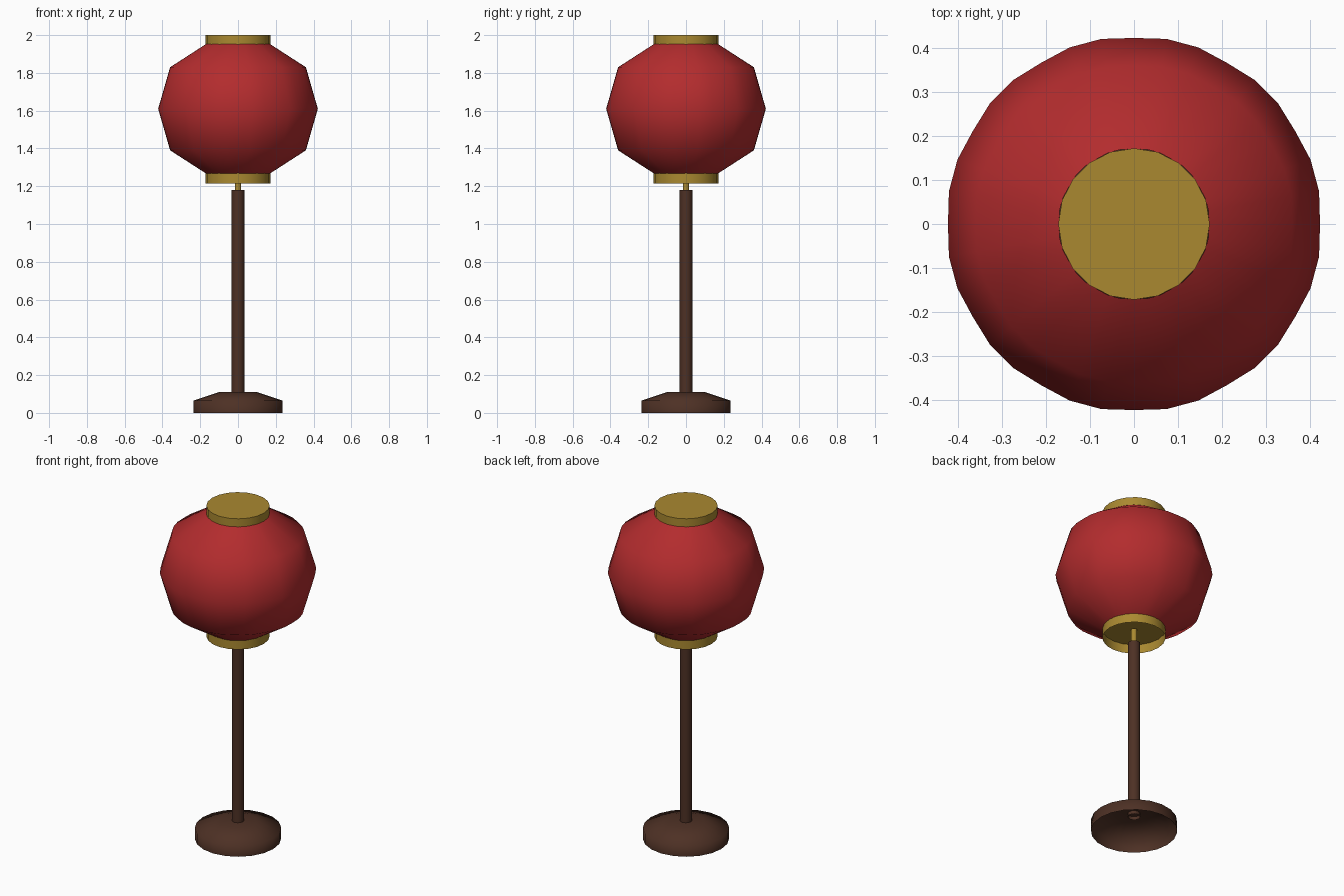
import bpy, bmesh, math

if "Cube" in bpy.data.objects:
    bpy.data.objects.remove(bpy.data.objects["Cube"])


def material(name, rgb):
    m = bpy.data.materials.new(name)
    m.diffuse_color = (*rgb, 1)
    m.use_nodes = True
    m.node_tree.nodes["Principled BSDF"].inputs["Base Color"].default_value = m.diffuse_color
    return m


RED = material("red_paper", (0.45, 0.025, 0.027))
GOLD = material("gold", (0.40, 0.25, 0.03))
WOOD = material("dark_wood", (0.075, 0.03, 0.018))


def lathe(name, profile, sides, mat, close_top=True, pleat=None, sharp=None):
    """Spin (radius, z) points listed bottom to top; the bottom stays open."""
    bm = bmesh.new()
    rings = []
    for r, z in profile:
        ring = []
        for k in range(sides):
            a = 2 * math.pi * k / sides
            rr = r * (pleat(k) if pleat else 1)
            ring.append(bm.verts.new((rr * math.cos(a), rr * math.sin(a), z)))
        rings.append(ring)
    for lo, hi in zip(rings, rings[1:]):
        for k in range(sides):
            n = (k + 1) % sides
            bm.faces.new((lo[k], lo[n], hi[n], hi[k]))
    if close_top:
        bm.faces.new(rings[-1])
    me = bpy.data.meshes.new(name)
    bm.to_mesh(me)
    bm.free()
    me.materials.append(mat)
    ob = bpy.data.objects.new(name, me)
    bpy.context.collection.objects.link(ob)
    bpy.ops.object.select_all(action='DESELECT')
    ob.select_set(True)
    bpy.context.view_layer.objects.active = ob
    if sharp:
        bpy.ops.object.shade_smooth_by_angle(angle=math.radians(sharp))
    else:
        bpy.ops.object.shade_smooth()
    return ob


# Foot and pole
lathe("base", [(0.235, 0), (0.235, 0.065), (0.10, 0.11)], 20, WOOD)
lathe("pole", [(0.034, 0.09), (0.034, 1.18)], 12, WOOD, sharp=40)

# Pin joining the pole to the lantern
lathe("pin", [(0.017, 1.17), (0.017, 1.265)], 10, GOLD, sharp=40)

# Lantern collars
for name, z0, z1 in (("bottom_collar", 1.215, 1.27), ("top_collar", 1.945, 2.0)):
    lathe(name, [(0.172, z0), (0.172, z1)], 20, GOLD, sharp=40)

# Pleated paper shade: twelve ribs with a shallow groove between them
lathe("lantern_shade",
      [(0.172, 1.268), (0.363, 1.39), (0.427, 1.61), (0.363, 1.83), (0.172, 1.952)],
      36, RED, close_top=False, pleat=lambda k: 0.99 if k % 3 == 0 else 1.0)
